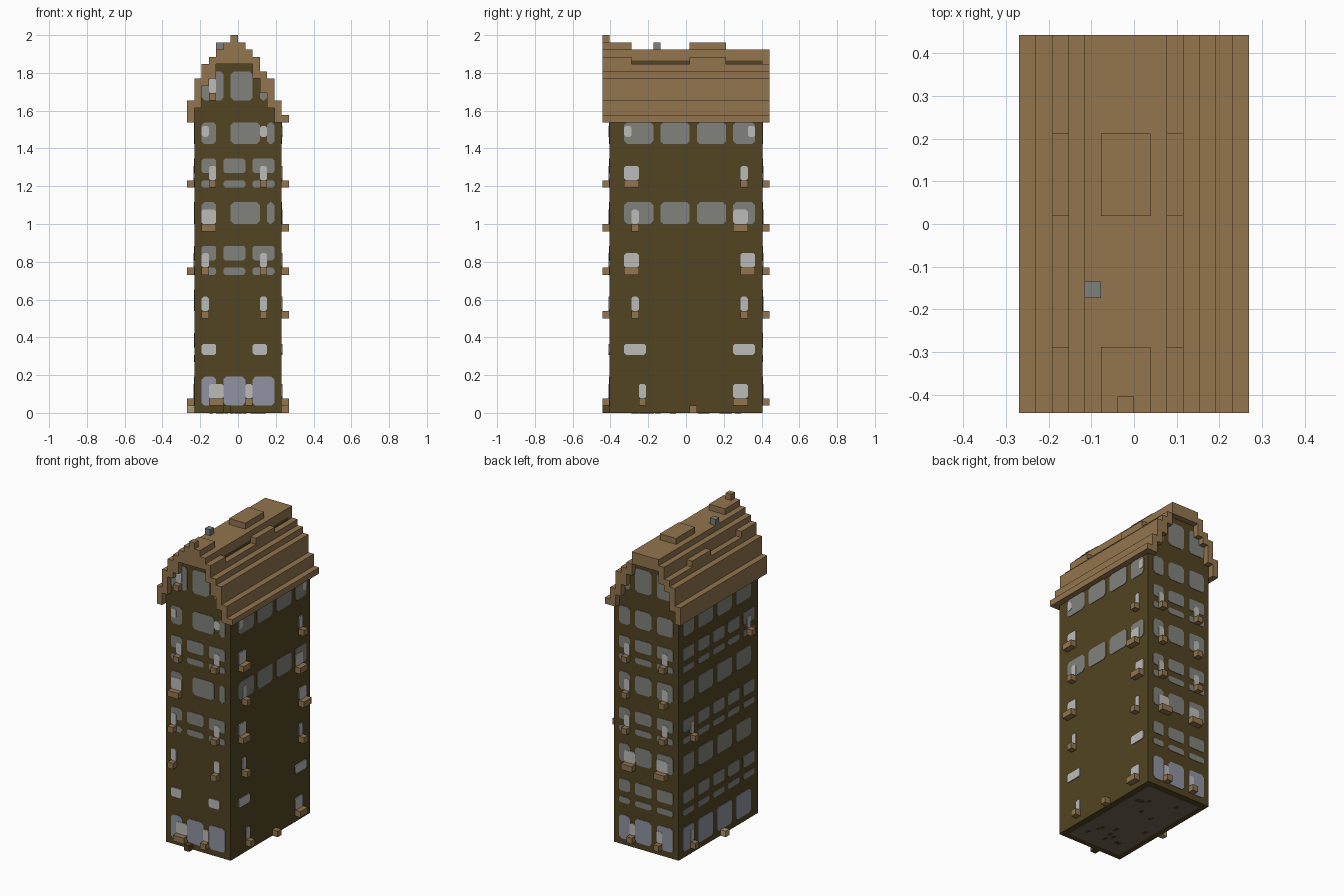
import bpy
import bmesh
import random
from mathutils import Vector

if "Cube" in bpy.data.objects:
    bpy.data.objects.remove(bpy.data.objects["Cube"])

UNIT = 2 / 52          # one building block; all sizes below are in blocks
HALF_X, HALF_Y = 6, 10.5


def material(name, color):
    mat = bpy.data.materials.new(name)
    mat.use_nodes = True
    rgba = (*color, 1)
    mat.diffuse_color = rgba
    shader = mat.node_tree.nodes["Principled BSDF"]
    shader.inputs["Base Color"].default_value = rgba
    shader.inputs["Roughness"].default_value = 0.9
    return mat


WALL = material("dark olive wall", (0.084, 0.058, 0.016))
ROOF = material("brown timber", (0.29, 0.178, 0.076))
GLASS = material("grey glass", (0.22, 0.225, 0.2))
LIT = material("pale glass", (0.5, 0.5, 0.49))
SHOP = material("blue glass", (0.28, 0.295, 0.36))
FLOOR = material("dull tan floor", (0.17, 0.14, 0.09))
PALE = material("pale timber", (0.42, 0.33, 0.17))
CHIMNEY = material("chimney grey", (0.2, 0.215, 0.2))


def finish(bm, name, mat):
    bmesh.ops.recalc_face_normals(bm, faces=bm.faces)
    mesh = bpy.data.meshes.new(name)
    bm.to_mesh(mesh)
    bm.free()
    mesh.materials.append(mat)
    obj = bpy.data.objects.new(name, mesh)
    bpy.context.collection.objects.link(obj)
    return obj


def prism(bm, points, direction):
    """Extrude a closed outline, given in blocks, along a direction."""
    face = bm.faces.new([bm.verts.new(Vector(p) * UNIT) for p in points])
    extruded = bmesh.ops.extrude_face_region(bm, geom=[face])["geom"]
    moved = [v for v in extruded if isinstance(v, bmesh.types.BMVert)]
    bmesh.ops.translate(bm, verts=moved, vec=Vector(direction) * UNIT)
    if not face.is_valid or not any(len(e.link_faces) == 1 for e in face.edges):
        return
    bm.faces.ensure_lookup_table()


def stairs(heights, start):
    """Stepped line running over columns of the given heights."""
    line = []
    for i, h in enumerate(heights):
        if not line or line[-1][1] != h:
            if line:
                line.append((start + i, line[-1][1]))
            line.append((start + i, h))
    line.append((start + len(heights), heights[-1]))
    return line


def stepped_solid(bm, tops, bottoms, start, y0, y1):
    outline = stairs(tops, start) + stairs(bottoms, start)[::-1]
    prism(bm, [(x, y0, z) for x, z in outline], (0, y1 - y0, 0))


# Stepped gable profile, column by column
PLAIN = [43, 46, 47, 49, 50, 50, 50, 50, 50, 48, 47, 46, 43, 41]
UNDER = [40, 42, 45, 46, 48, 48, 48, 48, 48, 46, 44, 42, 40, 40]
RAISED = list(PLAIN)
for column in (2, 5, 6, 7, 9):
    RAISED[column] += 1
PEAK = list(RAISED)
PEAK[6] += 1

bm = bmesh.new()
attic = [h + 0.5 for h in UNDER[1:-1]]
stepped_solid(bm, attic, [0] * len(attic), -HALF_X, -HALF_Y, HALF_Y)
finish(bm, "tower_walls", WALL)

# Roof in lengths, some raised by one block
cuts = [-11.5, -10.5, -7.5, 0.5, 5.5, 11.5]
lengths = ["front_peak", "front_raised", "middle", "rear_raised", "rear"]
shapes = [PEAK, RAISED, PLAIN, RAISED, PLAIN]
for part, shape, y0, y1 in zip(lengths, shapes, cuts, cuts[1:]):
    bm = bmesh.new()
    stepped_solid(bm, shape, UNDER, -7, y0, y1)
    finish(bm, "roof_" + part, ROOF)

# Each wall: centre of its foot, direction along it, direction outward
SIDES = {
    "front": (Vector((0, -HALF_Y, 0)), Vector((1, 0, 0)), Vector((0, -1, 0))),
    "back": (Vector((0, HALF_Y, 0)), Vector((1, 0, 0)), Vector((0, 1, 0))),
    "left": (Vector((HALF_X, 0, 0)), Vector((0, 1, 0)), Vector((1, 0, 0))),
    "right": (Vector((-HALF_X, 0, 0)), Vector((0, 1, 0)), Vector((-1, 0, 0))),
}


def panel(bm, side, a0, a1, z0, z1, depth, cut=0.0):
    """Block or corner-cut plate standing on a wall."""
    foot, along, out = SIDES[side]
    outline = [(a0 + cut, z0), (a1 - cut, z0), (a1, z0 + cut), (a1, z1 - cut),
               (a1 - cut, z1), (a0 + cut, z1), (a0, z1 - cut), (a0, z0 + cut)]
    if not cut:
        outline = outline[::2]
        outline = [(a0, z0), (a1, z0), (a1, z1), (a0, z1)]
    prism(bm, [foot + along * a + Vector((0, 0, z)) for a, z in outline],
          out * depth)


# Window columns
NARROW = [(-5, -3), (-2, 1), (2, 5)]
WIDE = [(-5, -3), (-1, 3), (4, 5)]
GABLE = [(-5, -2), (-1, 2), (3, 4)]
LONG = [(-8.5, -4.5), (-3.5, 0.5), (1.5, 5.5), (6.5, 9.5)]
OVALS = [(c - 1.5, c + 1.5) for c in (-8, -4, 0, 4, 8)]


def flip(columns):
    return [(-b, -a) for a, b in columns]


def window_rows(bm, side, floors, columns, spans):
    for floor in floors:
        for low, high in spans:
            for a0, a1 in columns:
                panel(bm, side, a0, a1, floor + low, floor + high, 0.08,
                      0.25 if high - low < 3 else 0.4)


TALL, SPLIT = [(1, 4)], [(0, 1), (2, 4)]
for side, tall, split, tall_columns, split_columns in (
        ("front", (25, 36), (19, 31), WIDE, NARROW),
        ("back", (13, 25, 36), (7, 19, 31), flip(NARROW), flip(NARROW)),
        ("left", (25, 36), (), LONG, OVALS),
        ("right", (13, 25, 36), (7, 19, 31), LONG, OVALS)):
    bm = bmesh.new()
    window_rows(bm, side, tall, tall_columns, TALL)
    window_rows(bm, side, split, split_columns, SPLIT)
    if side in ("front", "back"):
        window_rows(bm, side, [43], GABLE, [(0, 4)])
    finish(bm, side + "_windows", GLASS)

# Tall ground-floor windows
for side, columns in (("front", NARROW), ("back", flip(NARROW)), ("right", LONG)):
    bm = bmesh.new()
    window_rows(bm, side, [1], columns, [(0, 4)])
    finish(bm, side + "_ground_windows", SHOP)

# Pale panes, with a projecting ledge below on most floors
SPOTS = {
    "front": {1: [(-4, -2), (1, 2)], 7: [(-5, -3), (2, 4)],
              13: [(-5, -4), (3, 4)], 19: [(-5, -4), (3, 4)],
              25: [(-5, -3)], 31: [(-4, -3), (3, 4)],
              37: [(-5, -4), (3, 4)], 43: [(-4, -3)]},
    "back": {1: [(-3, -2), (2, 3)], 13: [(-4, -2), (2, 4)],
             19: [(-4, -3), (3, 4)], 25: [(-4, -3), (3, 4)],
             31: [(-4, -3), (3, 4)]},
    "left": {1: [(-6.5, -5.5), (6.5, 8.5)], 7: [(-8.5, -5.5), (6.5, 9.5)],
             13: [(-7.5, -6.5), (7.5, 8.5)], 19: [(-8.5, -6.5), (7.5, 9.5)],
             25: [(-7.5, -6.5), (6.5, 8.5)], 31: [(-8.5, -6.5), (7.5, 8.5)],
             37: [(-8.5, -7.5), (8.5, 9.5)]},
    "right": {1: [(6.5, 7.5)], 19: [(6.5, 7.5)], 31: [(-8.5, -7.5)]},
}
for side, floors in SPOTS.items():
    panes, ledges = bmesh.new(), bmesh.new()
    for floor, columns in floors.items():
        for a0, a1 in columns:
            bare = floor in (7, 37)
            panel(panes, side, a0, a1, floor + 1, floor + (2.5 if bare else 3),
                  0.14, 0.25)
            if not bare:
                panel(ledges, side, a0, a1, floor, floor + 1, 1)
    finish(panes, side + "_pale_panes", LIT)
    finish(ledges, side + "_ledges", ROOF)

# Doorstep blocks
for side, a, mat in (("front", -2, WALL), ("left", 0.5, ROOF), ("right", -1.5, PALE)):
    bm = bmesh.new()
    panel(bm, side, a, a + 1, 0, 1, 1)
    finish(bm, side + "_doorstep", mat)


def flat_box(bm, x0, x1, y0, y1, z, height):
    prism(bm, [(x0, y0, z), (x1, y0, z), (x1, y1, z), (x0, y1, z)], (0, 0, height))


# Chimney
bm = bmesh.new()
flat_box(bm, -3, -2, -4.5, -3.5, 48, 3)
finish(bm, "chimney", CHIMNEY)

# Underside plate with dark specks
bm = bmesh.new()
flat_box(bm, 1 - HALF_X, HALF_X - 1, 1 - HALF_Y, HALF_Y - 1, -0.04, 0.08)
finish(bm, "floor_plate", FLOOR)
random.seed(4)
bm = bmesh.new()
for _ in range(16):
    x, y = random.uniform(-4.5, 4), random.uniform(-9, 8)
    flat_box(bm, x, x + 0.5, y, y + 0.8, -0.07, 0.05)
finish(bm, "floor_specks", WALL)
